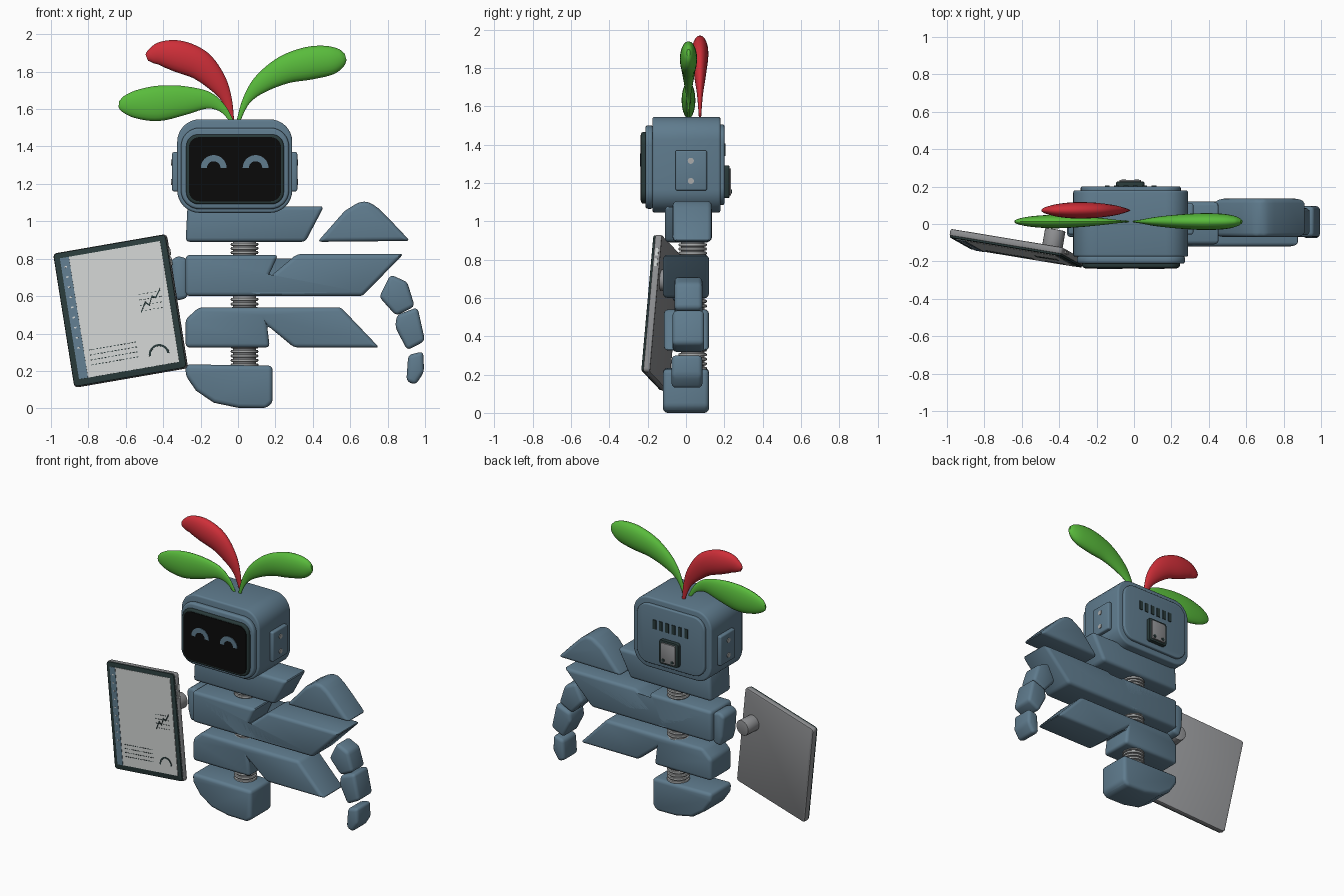
import bpy, bmesh, math
from mathutils import Vector, Matrix

if "Cube" in bpy.data.objects:
    bpy.data.objects.remove(bpy.data.objects["Cube"])


def material(name, rgb):
    m = bpy.data.materials.new(name)
    m.diffuse_color = (*rgb, 1)
    m.use_nodes = True
    m.node_tree.nodes["Principled BSDF"].inputs["Base Color"].default_value = m.diffuse_color
    return m


SLATE = material("slate blue", (0.115, 0.2, 0.27))
DARK = material("dark teal", (0.022, 0.042, 0.042))
BLACK = material("black glass", (0.003, 0.003, 0.003))
GREY = material("case grey", (0.27, 0.275, 0.285))
PALE = material("screen grey", (0.62, 0.64, 0.63))
METAL = material("light metal", (0.40, 0.41, 0.41))
GREEN = material("leaf green", (0.10, 0.50, 0.045))
RED = material("leaf red", (0.62, 0.028, 0.04))


def finish(bm, name, mat, bevel=0, segs=3, matrix=None):
    bmesh.ops.recalc_face_normals(bm, faces=bm.faces[:])
    me = bpy.data.meshes.new(name)
    bm.to_mesh(me)
    bm.free()
    me.materials.append(mat)
    ob = bpy.data.objects.new(name, me)
    bpy.context.collection.objects.link(ob)
    if matrix:
        ob.matrix_world = matrix
    if bevel:
        b = ob.modifiers.new("bevel", 'BEVEL')
        b.width, b.segments = bevel, segs
        b.limit_method, b.angle_limit = 'ANGLE', math.radians(28)
    return ob


def prism(name, pts, y0, y1, mat, bevel=0, segs=3, matrix=None):
    """Outline in x,z pushed from y0 to y1."""
    bm = bmesh.new()
    f = bm.faces.new([bm.verts.new((x, y0, z)) for x, z in pts])
    out = bmesh.ops.extrude_face_region(bm, geom=[f])
    for v in out["geom"]:
        if isinstance(v, bmesh.types.BMVert):
            v.co.y = y1
    return finish(bm, name, mat, bevel, segs, matrix)


def rrect(x0, x1, z0, z1, r=0.0, n=8):
    if r == 0:
        return [(x0, z0), (x1, z0), (x1, z1), (x0, z1)]
    pts = []
    for k, (cx, cz) in enumerate([(x1 - r, z1 - r), (x0 + r, z1 - r),
                                  (x0 + r, z0 + r), (x1 - r, z0 + r)]):
        for i in range(n + 1):
            a = math.pi / 2 * (k + i / n)
            pts.append((cx + r * math.cos(a), cz + r * math.sin(a)))
    return pts


def arch(cx, cz, r0, r1, n=16):
    a = [math.pi * i / n for i in range(n + 1)]
    return ([(cx + r1 * math.cos(t), cz + r1 * math.sin(t)) for t in a] +
            [(cx + r0 * math.cos(t), cz + r0 * math.sin(t)) for t in reversed(a)])


def cylinder(name, p, axis, r, depth, mat, bevel=0):
    bm = bmesh.new()
    bmesh.ops.create_cone(bm, cap_ends=True, segments=24, radius1=r, radius2=r, depth=depth)
    rot = Vector(axis).to_track_quat('Z', 'Y').to_matrix().to_4x4()
    return finish(bm, name, mat, bevel, 2, Matrix.Translation(p) @ rot)


def leaf(name, ctrl, y, ry, mat, sub=6, n=20):
    """Flattened tube along a smooth x,z path with varying radius."""
    c = [Vector(p) for p in ctrl]
    path = []
    for i in range(len(c) - 1):
        p0, p1, p2, p3 = c[max(i - 1, 0)], c[i], c[i + 1], c[min(i + 2, len(c) - 1)]
        for k in range(sub):
            t = k / sub
            path.append(0.5 * (2 * p1 + (p2 - p0) * t + (2 * p0 - 5 * p1 + 4 * p2 - p3) * t * t
                               + (3 * p1 - p0 - 3 * p2 + p3) * t ** 3))
    path.append(c[-1])
    rmax = max(p[2] for p in path)
    bm = bmesh.new()
    rings = []
    for i, p in enumerate(path):
        d = path[min(i + 1, len(path) - 1)] - path[max(i - 1, 0)]
        nx, nz = Vector((-d[1], d[0])).normalized()
        ring = []
        for k in range(n):
            a = 2 * math.pi * k / n
            w = p[2] * math.cos(a)
            ring.append(bm.verts.new((p[0] + nx * w, y + ry * p[2] / rmax * math.sin(a), p[1] + nz * w)))
        rings.append(ring)
    for a, b in zip(rings, rings[1:]):
        for k in range(n):
            bm.faces.new((a[k], a[(k + 1) % n], b[(k + 1) % n], b[k]))
    bm.faces.new(rings[0])
    bm.faces.new(rings[-1])
    return finish(bm, name, mat)


# Head shell, front bezel, back panel
prism("head", rrect(-0.325, 0.29, 1.045, 1.545, 0.12), -0.175, 0.18, SLATE, 0.012)
prism("face_bezel", rrect(-0.305, 0.273, 1.065, 1.5, 0.1), -0.212, -0.17, SLATE, 0.014)
prism("back_panel", rrect(-0.285, 0.25, 1.085, 1.505, 0.09), 0.17, 0.2, SLATE, 0.008)
# Face screen and smiling eyes
prism("screen_rim", rrect(-0.277, 0.245, 1.092, 1.465, 0.065), -0.234, -0.2, DARK, 0.01)
prism("face_screen", rrect(-0.262, 0.23, 1.107, 1.45, 0.055), -0.237, -0.23, BLACK)
for cx in (-0.13, 0.094):
    prism("eye", arch(cx, 1.285, 0.036, 0.069), -0.241, -0.235, SLATE)
# Side plates with screws
for side, x0, x1 in (("left", -0.352, -0.31), ("right", 0.28, 0.317)):
    bm = bmesh.new()
    bmesh.ops.create_cube(bm, size=1)
    bmesh.ops.transform(bm, verts=bm.verts[:], matrix=Matrix.Translation(
        ((x0 + x1) / 2, 0.027, 1.265)) @ Matrix.Diagonal((x1 - x0, 0.165, 0.21, 1)))
    finish(bm, side + "_ear_plate", SLATE, 0.01)
    for z in (1.315, 1.21):
        cylinder("ear_screw", (x0 if side == "left" else x1, 0.025, z), (1, 0, 0), 0.016, 0.01, METAL)
# Back vents and plug box
for i in range(6):
    x = -0.143 + 0.05 * i
    prism("vent_slot", rrect(x - 0.013, x + 0.013, 1.34, 1.405), 0.19, 0.205, DARK)
prism("plug_base", rrect(-0.095, 0.055, 1.12, 1.29, 0.015, 3), 0.19, 0.226, DARK, 0.006, 2)
prism("plug_plate", rrect(-0.077, 0.037, 1.135, 1.275, 0.01, 3), 0.22, 0.236, GREY, 0.003, 2)
for x in (-0.055, 0.015):
    cylinder("plug_screw", (x, 0.236, 1.155), (0, 1, 0), 0.011, 0.006, DARK)

# Body slabs stacked on the spine
prism("upper_chest", [(-0.28, 0.89), (0.36, 0.89), (0.46, 1.08), (-0.27, 1.08)],
      -0.11, 0.12, SLATE, 0.022)
prism("middle_chest", [(-0.28, 0.6), (0.665, 0.6), (0.885, 0.825), (0.315, 0.825), (0.155, 0.69),
                       (0.215, 0.82), (-0.28, 0.82)], -0.12, 0.12, SLATE, 0.022)
prism("waist", [(-0.28, 0.325), (0.17, 0.325), (0.155, 0.445), (0.3, 0.325), (0.755, 0.325),
                (0.55, 0.54), (-0.21, 0.54), (-0.28, 0.475)], -0.115, 0.12, SLATE, 0.022)
prism("hip_base", [(-0.28, 0.235), (-0.28, 0.175), (-0.225, 0.095), (-0.13, 0.03), (0.0, 0.003),
                   (0.15, 0.0), (0.185, 0.03), (0.185, 0.228)], -0.12, 0.12, SLATE, 0.024)
# Right arm: shoulder cap and three arm blocks
prism("shoulder", [(0.425, 0.89), (0.92, 0.895), (0.83, 0.99), (0.75, 1.07), (0.7, 1.105),
                   (0.65, 1.105), (0.57, 1.055)], -0.07, 0.135, SLATE, 0.024)
prism("upper_arm_block", [(0.815, 0.715), (0.905, 0.675), (0.945, 0.545), (0.845, 0.495), (0.755, 0.595)],
      -0.06, 0.085, SLATE, 0.022)
prism("forearm_block", [(0.85, 0.5), (0.96, 0.54), (1.0, 0.36), (0.905, 0.31), (0.84, 0.435)],
      -0.07, 0.095, SLATE, 0.022)
prism("hand_block", [(0.91, 0.285), (0.99, 0.305), (0.995, 0.195), (0.95, 0.125), (0.9, 0.145)],
      -0.075, 0.085, SLATE, 0.022)
# Left hand holding the tablet
prism("holding_hand", [(-0.36, 0.79), (-0.32, 0.815), (-0.27, 0.8), (-0.27, 0.59), (-0.33, 0.575), (-0.35, 0.65)],
      -0.07, 0.09, SLATE, 0.02)

# Ribbed spine joints
for z0, z1 in ((0.8, 0.91), (0.52, 0.62), (0.22, 0.34)):
    cylinder("spine_core", (0.035, 0.035, (z0 + z1) / 2), (0, 0, 1), 0.062, z1 - z0, GREY)
    k = round((z1 - z0) / 0.024)
    for i in range(k):
        cylinder("spine_ring", (0.035, 0.035, z0 + (i + 0.5) * (z1 - z0) / k), (0, 0, 1),
                 0.074, 0.016, METAL, 0.006)

# Tilted tablet, built in its own frame: x right, z up, y towards its back
corner = Vector((-0.878, -0.135, 0.112))
U = Vector((0.605, -0.1, 0.105)).normalized()
V = Vector((-0.12, 0.065, 0.715))
V = (V - U * V.dot(U)).normalized()
W = V.cross(U)
T = Matrix((U, W, V)).transposed().to_4x4()
T.translation = corner


def plate(name, pts, y0, y1, mat, bevel=0):
    return prism(name, pts, y0, y1, mat, bevel, 2, T)


plate("tablet_back", rrect(0, 0.622, 0, 0.728, 0.02, 4), 0.01, 0.047, GREY, 0.008)
plate("tablet_rim", rrect(0.003, 0.619, 0.003, 0.725, 0.02, 4), 0, 0.014, DARK, 0.005)
plate("tablet_screen", rrect(0.036, 0.586, 0.038, 0.695), -0.003, 0.004, PALE)
plate("tablet_sidebar", rrect(0.036, 0.085, 0.038, 0.695), -0.005, 0.002, SLATE)
for i in range(9):
    t = 0.2 + 0.055 * i
    plate("sidebar_mark", rrect(0.054, 0.067, t, t + 0.008), -0.007, -0.002, PALE)
for t0, t1 in ((0.56, 0.6), (0.615, 0.655)):
    plate("tablet_button", rrect(0.615, 0.628, t0, t1), 0.02, 0.036, PALE)
# Tablet graphics: dotted rows, gauge, line chart
for row in range(4):
    for i in range(14):
        s, t = 0.115 + 0.019 * i, 0.1 + 0.027 * row
        plate("text_dash", rrect(s, s + 0.011, t, t + 0.004), -0.005, -0.001, DARK)
for row in range(4):
    for i in range(6):
        s, t = 0.425 + 0.022 * i, 0.34 + 0.03 * row
        plate("chart_dash", rrect(s, s + 0.011, t, t + 0.003), -0.005, -0.001, DARK)
plate("gauge", arch(0.485, 0.095, 0.045, 0.056), -0.005, -0.001, DARK)
chart = [(0.425, 0.335), (0.455, 0.385), (0.475, 0.365), (0.495, 0.41), (0.515, 0.4), (0.545, 0.44)]
h = 0.005
for (a, b), (c, d) in zip(chart, chart[1:]):
    plate("chart_line", [(a, b - h), (c, d - h), (c, d + h), (a, b + h)], -0.006, -0.001, DARK)
# Magnetic grip on the tablet back
cylinder("tablet_grip", (-0.43, -0.085, 0.69), W, 0.055, 0.11, GREY, 0.005)

# Leaves sprouting from the head
leaf("right_leaf", [(0.0, 1.53, 0.009), (0.045, 1.645, 0.022), (0.125, 1.735, 0.05), (0.25, 1.81, 0.075),
                    (0.38, 1.845, 0.088), (0.49, 1.86, 0.078), (0.55, 1.873, 0.05), (0.575, 1.88, 0.018)],
     0.013, 0.045, GREEN)
leaf("left_leaf", [(-0.03, 1.53, 0.009), (-0.085, 1.605, 0.022), (-0.17, 1.648, 0.048), (-0.3, 1.645, 0.08),
                   (-0.43, 1.63, 0.094), (-0.545, 1.625, 0.075), (-0.615, 1.625, 0.042), (-0.637, 1.627, 0.015)],
     0.013, 0.036, GREEN)
leaf("red_leaf", [(-0.03, 1.53, 0.01), (-0.06, 1.65, 0.028), (-0.115, 1.745, 0.055), (-0.205, 1.835, 0.079),
                  (-0.31, 1.88, 0.085), (-0.4, 1.895, 0.069), (-0.46, 1.885, 0.042), (-0.488, 1.875, 0.018)],
     0.073, 0.044, RED)

# Apply bevels, smooth shading with crisp edges kept
for ob in bpy.context.scene.objects:
    ob.select_set(True)
    bpy.context.view_layer.objects.active = ob
bpy.ops.object.convert(target='MESH')
bpy.ops.object.shade_smooth_by_angle(angle=math.radians(35))
